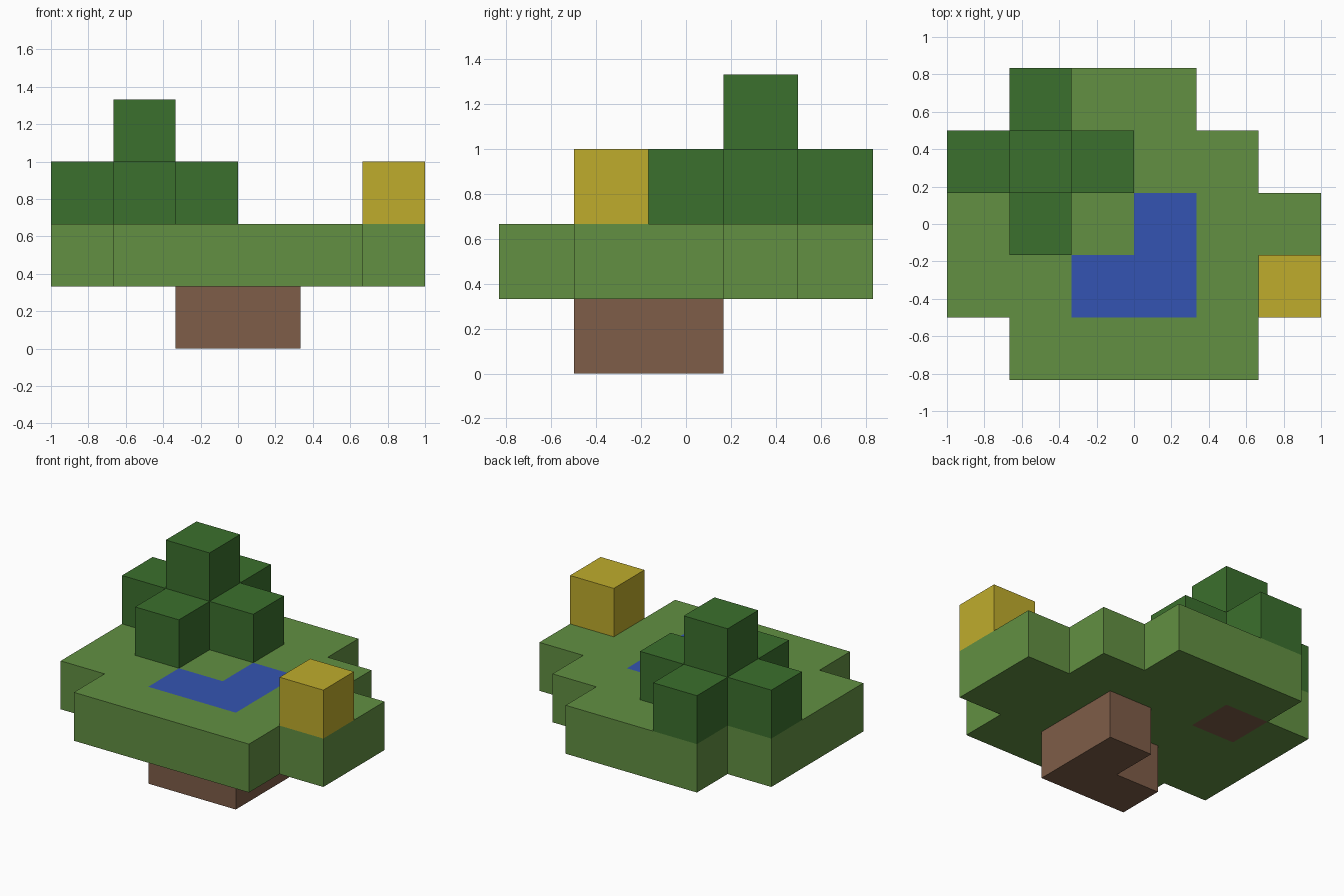
import bpy
import bmesh
from mathutils import Vector

cube = bpy.data.objects.get("Cube")
if cube:
    bpy.data.objects.remove(cube, do_unlink=True)

CELL = 1 / 3
ORIGIN = Vector((-1, -2.5 * CELL, 0))

# Block plans, lowest layer first; each plan runs back row to front row
LAYERS = [
    ["......", "......", "...E..", "..EE..", "......"],
    [".GGG..", "GTGGG.", "GGGWGG", "GGWWGG", ".GGGG."],
    [".L....", "LTL...", ".L....", ".....Y", "......"],
    ["......", ".L....", "......", "......", "......"],
]

def linear(value):
    c = value / 255
    return c / 12.92 if c <= 0.04045 else ((c + 0.055) / 1.055) ** 2.4

def make_material(name, rgb):
    colour = (*[linear(v) for v in rgb], 1)
    mat = bpy.data.materials.new(name)
    mat.use_nodes = True
    mat.diffuse_color = colour
    shader = next(n for n in mat.node_tree.nodes if n.type == "BSDF_PRINCIPLED")
    shader.inputs["Base Color"].default_value = colour
    return mat

def cells_of(letter):
    return {(x, len(plan) - 1 - row, z)
            for z, plan in enumerate(LAYERS)
            for row, line in enumerate(plan)
            for x, mark in enumerate(line) if mark == letter}

def build_blocks(name, letter, mat):
    """Join the cells with one letter into a shell without inner walls."""
    cells = cells_of(letter)
    bm = bmesh.new()
    for cell in cells:
        middle = Vector(cell) + Vector((0.5, 0.5, 0.5))
        for axis in range(3):
            for sign in (-1, 1):
                normal = Vector((0, 0, 0))
                normal[axis] = sign
                if tuple(int(c + n) for c, n in zip(cell, normal)) in cells:
                    continue
                u = Vector((0, 0, 0))
                u[(axis + 1) % 3] = 1
                v = normal.cross(u)
                corners = [(-u - v), (u - v), (u + v), (-u + v)]
                bm.faces.new([bm.verts.new(ORIGIN + CELL * (middle + (normal + c) / 2))
                              for c in corners])
    bmesh.ops.remove_doubles(bm, verts=bm.verts, dist=0.001)
    mesh = bpy.data.meshes.new(name)
    bm.to_mesh(mesh)
    bm.free()
    mesh.materials.append(mat)
    obj = bpy.data.objects.new(name, mesh)
    bpy.context.collection.objects.link(obj)

brown = make_material("earth brown", (126, 93, 72))
grass = make_material("grass green", (98, 144, 66))
blue = make_material("water blue", (52, 84, 178))
leaf = make_material("leaf green", (59, 112, 45))
yellow = make_material("yellow", (191, 172, 44))

# Island, pond and the earth below it
build_blocks("pond_bed", "E", brown)
build_blocks("grass_island", "G", grass)
build_blocks("pond_water", "W", blue)
# Tree and the single yellow block
build_blocks("tree_trunk", "T", brown)
build_blocks("tree_leaves", "L", leaf)
build_blocks("yellow_block", "Y", yellow)
